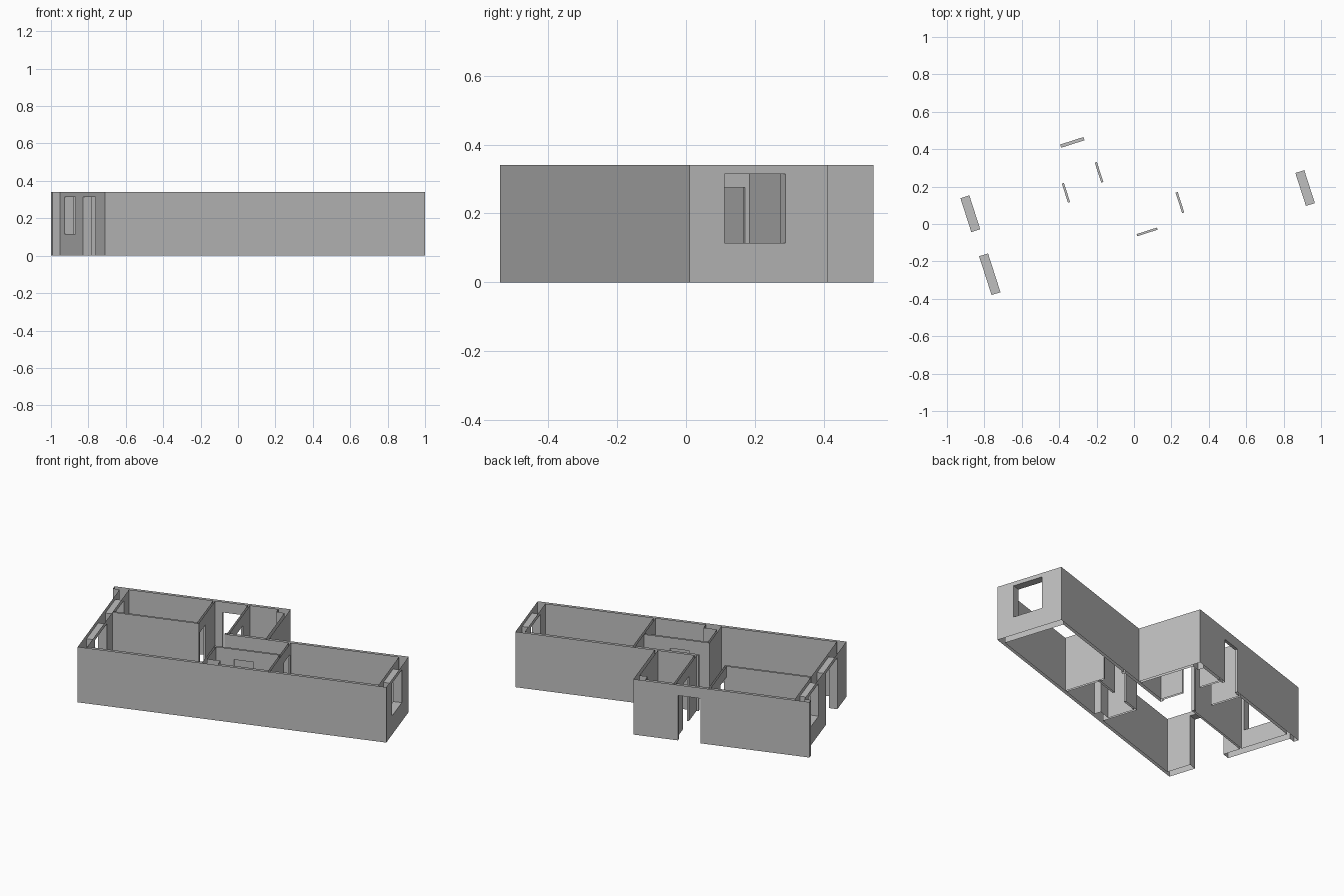
import bpy, bmesh, math
from mathutils import Matrix

cube = bpy.data.objects.get("Cube")
if cube:
    bpy.data.objects.remove(cube)

H = 0.34             # wall height
DOOR = 0.275         # inner door head
HEAD, SILL = 0.315, 0.115
L, D, N = 1.796, 0.42, 0.822   # length, narrow depth, wide depth
T, W, I = 0.018, 0.05, 0.012   # shell, gable and partition thickness

# Plan rectangles (u0, u1, v0, v1), measured from the front left corner
parts = {
    "outer_walls": [
        (0, L, 0, T),                   # front
        (0.73, L, D - T, D),            # back of the narrow wing
        (0.985 - T, 0.985, D - T, N),   # side of the wide wing
        (0, 0.985, N - T, N),           # back of the wide wing
        (-0.04, W, N - 0.03, N),        # projecting wall end
    ],
    "gable_walls": [(0, W, 0, N), (L - W, L, 0, D)],
    "partition_walls": [
        (W, 0.552, 0.494, 0.494 + I),
        (0.54, 0.54 + I, 0.494, N),
        (0.742, 0.742 + I, D - T, N),
        (1.104, 1.104 + I, 0, D),
        (0.722, 1.104 + I, 0.229, 0.229 + I),
        (0.722, 0.722 + I, 0, 0.229 + I),
    ],
    "service_shafts": [(0.722, 0.812, 0, 0.06), (0.92, 0.985, 0.765, N)],
}

# Door and window openings: plan rectangle, then bottom and top
openings = [
    (-0.01, W, 0.168, 0.386, 0, HEAD),
    (-0.01, W, 0.522, 0.712, SILL, HEAD),
    (L - W, L, 0.107, 0.292, SILL, HEAD),
    (0.595, 0.726, N - T, N, 0, DOOR),
    (0.54, 0.54 + I, 0.513, 0.62, 0, DOOR),
    (0.742, 0.742 + I, 0.561, 0.672, 0, DOOR),
    (1.104, 1.104 + I, 0.273, 0.388, 0, DOOR),
    (0.838, 0.952, 0.229, 0.229 + I, 0, DOOR),
]

plaster = bpy.data.materials.new("grey_plaster")
plaster.use_nodes = True
grey = (0.52, 0.52, 0.52, 1)
plaster.diffuse_color = grey
plaster.node_tree.nodes["Principled BSDF"].inputs["Base Color"].default_value = grey


def cuts(values):
    return sorted({round(v, 4) for v in values})


rects = [r for rs in parts.values() for r in rs] + openings
us = cuts([v for r in rects for v in r[0:2]])
vs = cuts([v for r in rects for v in r[2:4]])
zs = cuts([0, SILL, DOOR, HEAD, H])
axes = (us, vs, zs)


def within(r, u, v):
    return r[0] < u < r[1] and r[2] < v < r[3]


def owner(u, v, z):
    """Name of the part that fills this point, or None."""
    if any(within(o, u, v) and o[4] < z < o[5] for o in openings):
        return None
    for name, rs in parts.items():
        if any(within(r, u, v) for r in rs):
            return name
    return None


# Fill the plan grid
solid = {}
for i in range(len(us) - 1):
    for j in range(len(vs) - 1):
        for k in range(len(zs) - 1):
            mid = [(a[n] + a[n + 1]) / 2 for a, n in zip(axes, (i, j, k))]
            name = owner(*mid)
            if name:
                solid[i, j, k] = name

turn = math.atan2(0.55, 1.71)
place = Matrix.Translation((-0.71, -0.54, 0)) @ Matrix.Rotation(turn, 4, 'Z')


def build(name):
    """Skin one part as joined walls, open along the top and the floor."""
    bm = bmesh.new()
    for cell, who in solid.items():
        if who != name:
            continue
        for axis in range(3):
            for side in (0, 1):
                near = list(cell)
                near[axis] += 2 * side - 1
                if tuple(near) in solid:
                    continue
                if axis == 2 and not 0 <= near[2] < len(zs) - 1:
                    continue
                b, c = (axis + 1) % 3, (axis + 2) % 3
                ring = []
                for db, dc in ((0, 0), (1, 0), (1, 1), (0, 1)):
                    at = list(cell)
                    at[axis] += side
                    at[b] += db
                    at[c] += dc
                    ring.append(bm.verts.new([a[n] for a, n in zip(axes, at)]))
                bm.faces.new(ring if side else ring[::-1])
    bmesh.ops.remove_doubles(bm, verts=bm.verts, dist=0.0001)
    bmesh.ops.dissolve_limit(bm, angle_limit=0.01, verts=bm.verts, edges=bm.edges)
    bm.transform(place)
    mesh = bpy.data.meshes.new(name)
    bm.to_mesh(mesh)
    bm.free()
    mesh.materials.append(plaster)
    bpy.context.collection.objects.link(bpy.data.objects.new(name, mesh))


for part in parts:
    build(part)
